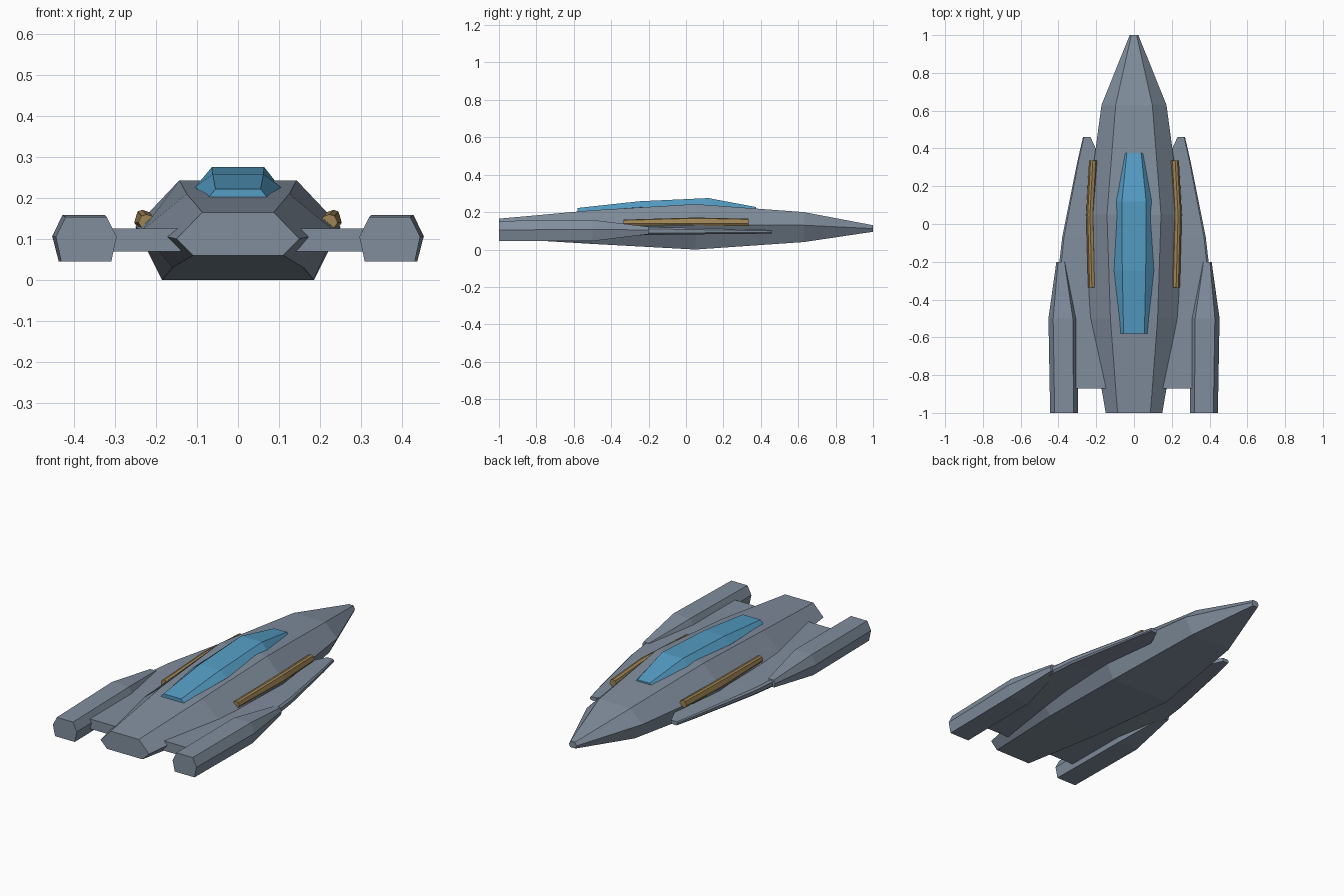
import bpy, bmesh

if "Cube" in bpy.data.objects:
    bpy.data.objects.remove(bpy.data.objects["Cube"])


def material(name, color):
    m = bpy.data.materials.new(name)
    m.diffuse_color = (*color, 1)
    m.use_nodes = True
    m.node_tree.nodes["Principled BSDF"].inputs["Base Color"].default_value = m.diffuse_color
    return m


GREY = material("slate grey", (0.22, 0.27, 0.34))
BLUE = material("canopy blue", (0.09, 0.34, 0.56))
GOLD = material("dull gold", (0.34, 0.23, 0.09))


def loft(name, sections, mat, mirror=False):
    """Skin a row of (y, [(x, z), ...]) sections and cap both ends."""
    bm = bmesh.new()
    rings = [[bm.verts.new((x, y, z)) for x, z in pts] for y, pts in sections]
    n = len(rings[0])
    for a, b in zip(rings, rings[1:]):
        for i in range(n):
            j = (i + 1) % n
            bm.faces.new((a[i], a[j], b[j], b[i]))
    bm.faces.new(rings[0])
    bm.faces.new(rings[-1])
    bmesh.ops.recalc_face_normals(bm, faces=bm.faces[:])
    mesh = bpy.data.meshes.new(name)
    bm.to_mesh(mesh)
    bm.free()
    mesh.materials.append(mat)
    ob = bpy.data.objects.new(name, mesh)
    bpy.context.collection.objects.link(ob)
    if mirror:
        ob.modifiers.new("mirror", "MIRROR").use_axis = (True, False, False)
    return ob


def hexagon(top, mid, bottom, zt, zm, zb, cx=0.0):
    """Six-sided section from half widths and heights."""
    return [(cx - top, zt), (cx + top, zt), (cx + mid, zm),
            (cx + bottom, zb), (cx - bottom, zb), (cx - mid, zm)]


# Hull, tail to nose
loft("hull", [
    (-1.00, hexagon(0.087, 0.150, 0.110, 0.165, 0.100, 0.060)),
    (-0.50, hexagon(0.125, 0.235, 0.160, 0.210, 0.120, 0.030)),
    (0.05, hexagon(0.143, 0.250, 0.185, 0.243, 0.130, 0.000)),
    (0.63, hexagon(0.097, 0.172, 0.125, 0.200, 0.130, 0.040)),
    (1.00, hexagon(0.014, 0.023, 0.016, 0.130, 0.112, 0.095)),
], GREY)

# Canopy on the hull's back
loft("canopy", [(y, [(-t, zt), (t, zt), (b, zb), (b * 0.8, 0.17),
                     (-b * 0.8, 0.17), (-b, zb)])
     for y, t, b, zt, zb in [
         (-0.58, 0.055, 0.070, 0.222, 0.203),
         (-0.25, 0.062, 0.105, 0.258, 0.226),
         (0.12, 0.064, 0.095, 0.275, 0.236),
         (0.375, 0.038, 0.050, 0.227, 0.215)]], BLUE)


# Wings with a narrow rounded outer edge
def wing_section(inner, outer, zb, zt):
    c = (zt - zb) * 0.25
    return [(inner, zt), (outer - c, zt), (outer, zt - c),
            (outer, zb + c), (outer - c, zb), (inner, zb)]


loft("wing", [
    (-0.87, wing_section(0.10, 0.37, 0.070, 0.125)),
    (-0.50, wing_section(0.10, 0.40, 0.072, 0.125)),
    (-0.20, wing_section(0.10, 0.395, 0.077, 0.120)),
    (-0.07, wing_section(0.10, 0.38, 0.080, 0.118)),
    (0.33, wing_section(0.17, 0.30, 0.084, 0.108)),
    (0.46, wing_section(0.23, 0.27, 0.085, 0.105)),
], GREY, True)

# Engine pods at the wing ends
loft("engine_pod", [
    (-1.00, hexagon(0.050, 0.074, 0.061, 0.153, 0.105, 0.045, 0.370)),
    (-0.50, hexagon(0.052, 0.077, 0.061, 0.158, 0.107, 0.045, 0.376)),
    (-0.20, hexagon(0.017, 0.026, 0.020, 0.122, 0.105, 0.082, 0.385)),
], GREY, True)

# Side rails along the hull flanks
loft("side_rail", [(y, [(x - 0.035, zt - 0.005), (x - 0.020, zt), (x - 0.008, zt - 0.004),
                        (x, 0.140), (x - 0.010, 0.125), (x - 0.055, 0.125)])
     for y, x, zt in [(-0.335, 0.243, 0.160), (0.05, 0.253, 0.171),
                      (0.335, 0.238, 0.165)]], GOLD, True)
